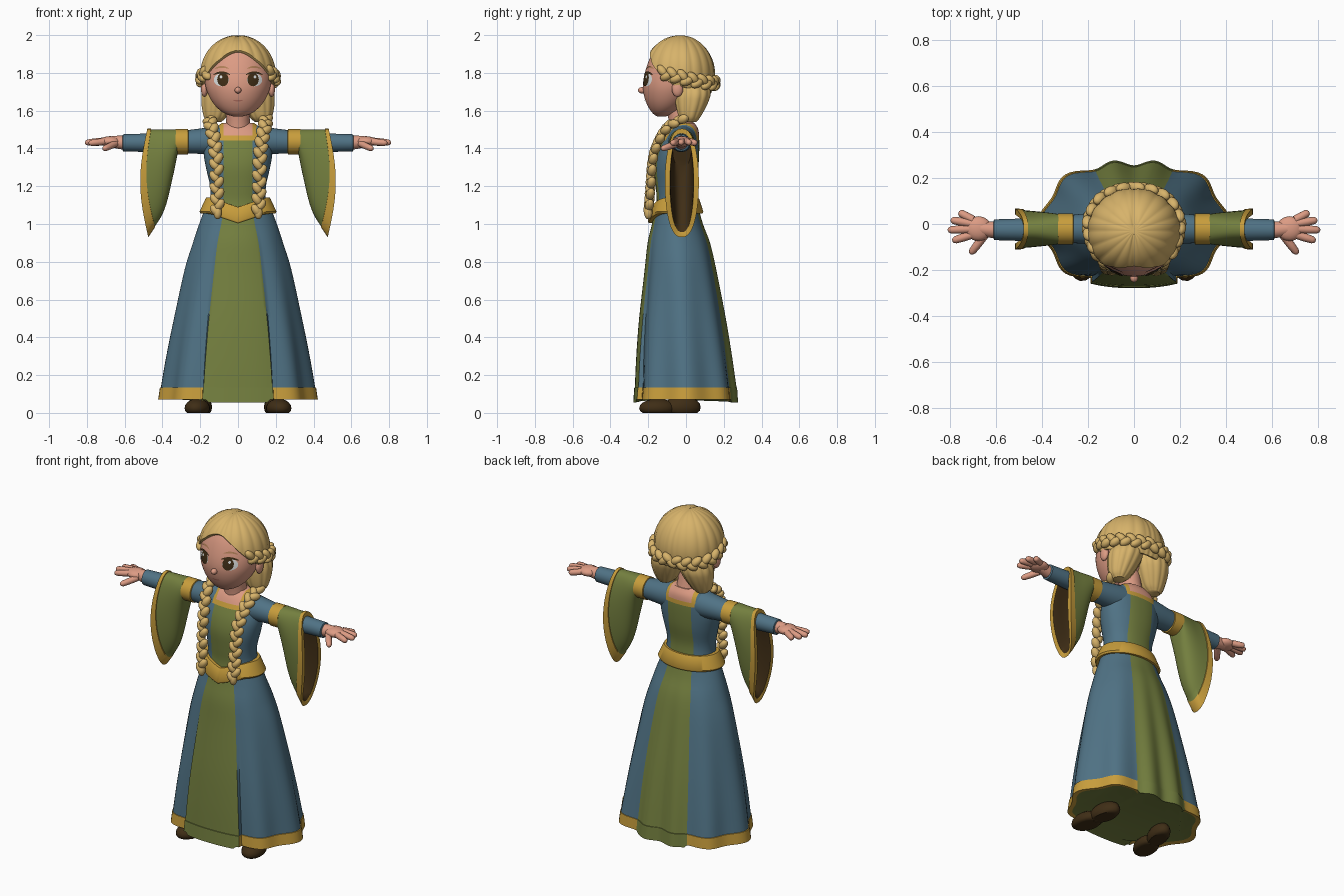
import bpy, bmesh
from math import sin, cos, pi, acos, radians, exp, sqrt, copysign
from mathutils import Vector as V, Matrix

if "Cube" in bpy.data.objects:
    bpy.data.objects.remove(bpy.data.objects["Cube"], do_unlink=True)


def material(name, *rgb):
    m = bpy.data.materials.new(name)
    m.use_nodes = True
    m.diffuse_color = (*rgb, 1)
    bsdf = next(n for n in m.node_tree.nodes if n.type == 'BSDF_PRINCIPLED')
    bsdf.inputs["Base Color"].default_value = (*rgb, 1)
    bsdf.inputs["Roughness"].default_value = 0.8
    return m


BLUE = material("blue cloth", .08, .17, .235)
GREEN = material("green cloth", .175, .215, .05)
GOLD = material("gold trim", .58, .34, .045)
SKIN = material("skin", .72, .33, .23)
HAIR = material("blonde hair", .68, .45, .145)
BROWN = material("dark brown", .05, .027, .008)
WHITE = material("eye white", .75, .78, .78)
LIP = material("lip pink", .5, .18, .13)
BROW = material("brow", .45, .22, .1)


def finish(bm, name, mats, rule=None):
    """Turn a bmesh into a smooth-shaded object with sharp creases."""
    bmesh.ops.recalc_face_normals(bm, faces=bm.faces)
    for f in bm.faces:
        f.smooth = True
        if rule:
            f.material_index = rule(f.calc_center_median())
    for e in bm.edges:
        if len(e.link_faces) == 2:
            e.smooth = e.calc_face_angle(0) < radians(50)
    me = bpy.data.meshes.new(name)
    bm.to_mesh(me)
    bm.free()
    for m in mats:
        me.materials.append(m)
    ob = bpy.data.objects.new(name, me)
    bpy.context.collection.objects.link(ob)


def loft(rings, caps=(True, True), tag=None):
    """Bridge a list of rings of points; tag(ring, segment) picks a material slot."""
    bm = bmesh.new()
    vs = [[bm.verts.new(p) for p in r] for r in rings]
    n = len(vs[0])
    for i in range(len(vs) - 1):
        for j in range(n):
            k = (j + 1) % n
            f = bm.faces.new((vs[i][j], vs[i][k], vs[i + 1][k], vs[i + 1][j]))
            f.material_index = tag(i, j) if tag else 0
    for use, i in ((caps[0], 0), (caps[1], -1)):
        if use:
            f = bm.faces.new(vs[i])
            f.material_index = tag(i, 0) if tag else 0
    return bm


def spline(keys, steps):
    """Smooth curve through rows of numbers."""
    keys = [V(k) for k in keys]
    pts = [keys[0] * 2 - keys[1]] + keys + [keys[-1] * 2 - keys[-2]]
    out = []
    for a, b, c, d in zip(pts, pts[1:], pts[2:], pts[3:]):
        for s in range(steps):
            t = s / steps
            out.append(b + (c - a) * t / 2 + (a * 2 - b * 5 + c * 4 - d) * t * t / 2
                       + (b * 3 - a - c * 3 + d) * t ** 3 / 2)
    return out + [keys[-1]]


def oval(z, rx, ry, cy, n=64, p=2, cx=0, ridge=lambda a: 1):
    ring = []
    for j in range(n):
        a = 2 * pi * j / n
        c, s = cos(a), sin(a)
        r = ridge(a) / (abs(c / rx) ** p + abs(s / ry) ** p) ** (1 / p)
        ring.append(V((cx + r * c, cy + r * s, z)))
    return ring


def limb(name, pts, radii, mat, n=20):
    """Round tube through points."""
    pts, rings = [V(p) for p in pts], []
    for i, (p, r) in enumerate(zip(pts, radii)):
        t = pts[min(i + 1, len(pts) - 1)] - pts[max(i - 1, 0)]
        q = t.to_track_quat('Z', 'Y')
        rings.append([p + q @ V((r * cos(2 * pi * j / n), r * sin(2 * pi * j / n), 0)) for j in range(n)])
    finish(loft(rings), name, [mat])


def blob(bm, loc, size, rot=None):
    m = Matrix.Translation(loc) @ (rot or Matrix()) @ Matrix.Diagonal((*size, 1))
    bmesh.ops.create_uvsphere(bm, u_segments=16, v_segments=10, radius=1, matrix=m)


def ball(name, loc, size, mat, rot=None):
    bm = bmesh.new()
    blob(bm, loc, size, rot)
    finish(bm, name, [mat])


def braid(name, keys, r, outward, tuft=False):
    """Two interleaved rows of slanted lobes along a path."""
    bm, path = bmesh.new(), spline(keys, 24)
    last, side = None, 1
    for a, p in zip(path, path[1:]):
        if last and (p - last).length < r * .95:
            continue
        last, side = p, -side
        t = (p - a).normalized()
        w = t.cross(outward(p)).normalized()
        long = (t - w * side * .75).normalized()
        out = w.cross(t).normalized()
        rot = Matrix((long, out.cross(long), out)).transposed().to_4x4()
        blob(bm, p + w * side * r * .42, (r * 1.3, r * .8, r * .85), rot)
    if tuft:
        blob(bm, path[-1], (.022, .022, .035))
    finish(bm, name, [HAIR])


# Skirt: ten folds, with a proud front panel and a back panel
SEG, LOBES = 120, 10
def skirt_ring(z, rx, ry, cy, grow=1):
    t = min(1, max(0, (1.05 - z) / .9))
    def fold(a):
        front = abs(a - 1.5 * pi) < radians(36.5)
        return grow * (1 + t * .045) if front else grow * (1 + .045 * t * cos(LOBES * a))
    ring = oval(z, rx, ry, cy, SEG, 2 + .3 * t, 0, fold)
    for p in ring:
        if z < .1 and abs(p.x) < .17:
            p.z -= .015
    return ring

def is_panel(j):
    a = (j + .5) * 360 / SEG % 180
    return 54 < a < 126

rows = spline([(1.09, .172, .115, -.05), (1, .205, .135, -.045), (.9, .237, .165, -.037),
               (.76, .278, .188, -.028), (.5, .33, .225, -.017), (.3, .366, .246, -.008),
               (.135, .391, .259, 0)], 4)
rings = [skirt_ring(*r) for r in rows]
hem = len(rings) - 1
rings += [skirt_ring(.134, .391, .259, 0, 1.012), skirt_ring(.07, .4, .264, 0, 1.012),
          skirt_ring(.075, .4, .264, 0, .94)]
finish(loft(rings, tag=lambda i, j: 1 if i < 0 or is_panel(j) else 2 if i >= hem else 0),
       "skirt", [BLUE, GREEN, GOLD])

# Bodice, with the neckline and centre panel cut into it
rows = spline([(1.04, .18, .115, -.05), (1.12, .15, .105, -.05), (1.2, .148, .105, -.055),
               (1.3, .17, .115, -.05), (1.38, .182, .11, -.04), (1.45, .17, .095, -.025),
               (1.5, .13, .08, -.015), (1.535, .085, .055, -.01)], 4)
bm = loft([oval(*r, p=2.2) for r in rows])
cuts = [((x, 0, 0), (1, 0, 0)) for x in (-.1, -.078, .078, .1)]
cuts += [((0, 0, z), (0, 0, 1)) for z in (1.443, 1.468)]
for co, no in cuts:
    bmesh.ops.bisect_plane(bm, geom=bm.verts[:] + bm.edges[:] + bm.faces[:], plane_co=co, plane_no=no)

def bodice_colour(c):
    x = abs(c.x)
    if c.z < 1.443:
        return 1 if x < .078 else 0
    if x > .1:
        return 0
    return 3 if x < .078 and c.z > 1.468 else 2

finish(bm, "bodice", [BLUE, GREEN, GOLD, SKIN], bodice_colour)

# Belt dipping to a point at the front
rings = [oval(z, rx, ry, -.055, 96) for z, rx, ry in
         ((1.055, .17, .115), (1.055, .197, .142), (1.065, .204, .147), (1.13, .174, .126),
          (1.14, .168, .12), (1.14, .14, .1))]
for r in rings:
    for p in r:
        if p.y < -.055:
            p.z -= .05 * max(0, 1 - abs(p.x) / .15)
finish(loft(rings, (False, False)), "belt", [GOLD])

# Neck and head
limb("neck", [(0, -.02, 1.45), (0, -.02, 1.5), (0, -.03, 1.56), (0, -.05, 1.66)], [.085, .068, .062, .065], SKIN, 32)
head_rows = spline([(1.568, .02, .02, -.13), (1.585, .07, .055, -.12), (1.62, .115, .095, -.105),
                    (1.67, .15, .13, -.09), (1.73, .172, .15, -.078), (1.8, .175, .15, -.068),
                    (1.88, .16, .135, -.055), (1.94, .115, .1, -.05), (1.97, .05, .05, -.05)], 5)
finish(loft([oval(*r) for r in head_rows]), "head", [SKIN])
ball("nose", (0, -.232, 1.708), (.018, .022, .017), SKIN)

def face_y(x, z):
    for a, b in zip(head_rows, head_rows[1:]):
        if a[0] <= z <= b[0]:
            _, rx, ry, cy = a.lerp(b, (z - a[0]) / (b[0] - a[0]))
            return cy - ry * sqrt(max(0, 1 - (x / rx) ** 2))

def plate(name, cx, cz, rx, rz, lift, mat, bow=0):
    """Thin oval laid on the face."""
    rings = []
    for k in (.05, .35, .7, 1):
        ring = []
        for j in range(24):
            u, w = k * cos(pi * j / 12), k * sin(pi * j / 12)
            x, z = cx + rx * u, cz + rz * w - bow * u * u
            ring.append(V((x, face_y(x, z) - lift, z)))
        rings.append(ring)
    finish(loft(rings, (True, False)), name, [mat])

plate("mouth", 0, 1.652, .026, .004, .003, LIP, -.004)

# Hair cap with a centre parting and combed strands
def cap_ring(f, k=1):
    ring = []
    for j in range(144):
        a = 2 * pi * j / 144
        c, s = cos(a), sin(a)
        edge = 1.73 + .19 * max(0, -s) ** 1.8 - .04 * max(0, s)
        phi = f * acos((edge - 1.79) / .21)
        g = k * (1 + .022 * min(1, 1.6 * f) * (abs(sin(9 * a)) - .5))
        x = .2 * sin(phi) * c
        g *= 1 - .035 * exp(-(x / .012) ** 2)
        ring.append(V((x * g, -.03 + (.2 if s < 0 else .185) * sin(phi) * s * g, 1.79 + .21 * cos(phi) * g)))
    return ring

rings = [cap_ring(i / 24) for i in range(1, 25)] + [cap_ring(1.01, .97), cap_ring(1, .87)]
finish(loft(rings, (True, False)), "hair_cap", [HAIR])

# Mirrored parts
for side, word in ((1, "left"), (-1, "right")):
    def at(x, y, z):
        return V((side * x, y, z))

    # Eyes, brows, ears
    plate(word + "_eye_white", side * .088, 1.763, .04, .034, .003, WHITE)
    plate(word + "_iris", side * .08, 1.765, .03, .036, .006, BROWN)
    plate(word + "_eye_glint", side * .09, 1.779, .007, .008, .009, WHITE)
    plate(word + "_lash", side * .086, 1.802, .045, .006, .007, BROWN, .012)
    plate(word + "_brow", side * .085, 1.832, .038, .005, .004, BROW, .01)
    ball(word + "_ear", at(.178, -.045, 1.715), (.018, .03, .042), SKIN)

    # Gathered back hair, crown braid and long front braid
    keys = [(1.54, .035, .035, .02), (1.57, .062, .058, .02), (1.64, .088, .085, .03),
            (1.7, .095, .095, .035), (1.78, .07, .08, .03)]
    finish(loft([oval(*r, 72, 2, side * (.125 - .2 * max(0, r[0] - 1.54)),
                      lambda a: .97 + .06 * abs(sin(6 * a))) for r in spline(keys, 5)]),
           word + "_back_hair", [HAIR])
    braid(word + "_crown_braid", [at(.165, -.13, 1.8), at(.195, -.06, 1.785), at(.2, .02, 1.765),
          at(.155, .105, 1.75), at(.08, .148, 1.745), at(0, .16, 1.75)], .029,
          lambda p: V((p.x, p.y + .03, 0)))
    braid(word + "_long_braid", [at(.13, .02, 1.6), at(.148, -.02, 1.555), at(.143, -.09, 1.52),
          at(.128, -.14, 1.45), at(.116, -.175, 1.35), at(.112, -.188, 1.2), at(.108, -.2, 1.06)],
          .028, lambda p: V((side * .3, -1, .6)), True)

    # Arm and its gold band
    limb(word + "_upper_sleeve", [at(.08, -.02, 1.445), at(.14, -.02, 1.44), at(.2, -.02, 1.438), at(.28, -.022, 1.435)],
         [.078, .074, .067, .06], BLUE, 32)
    limb(word + "_arm_band", [at(x, -.022, 1.435) for x in (.262, .266, .33, .334)],
         [.06, .067, .067, .06], GOLD, 32)
    limb(word + "_forearm", [at(.32, -.025, 1.435), at(.45, -.025, 1.43), at(.608, -.025, 1.43), at(.612, -.025, 1.43)],
         [.055, .05, .045, .036], BLUE, 32)

    # Hanging bell sleeve, hollow with a gold edge
    drop = spline([(.32, 1.372), (.345, 1.25), (.392, 1.07), (.475, .935)], 5)
    def bell(i, inset=0):
        s, (xb, zb) = i / 15, drop[i]
        zt, ring = 1.5 - inset, []
        half = (zt - zb - inset) / 2
        for j in range(48):
            c, w = cos(2 * pi * j / 48), sin(2 * pi * j / 48)
            v = (1 - c) / 2
            x = (.33 + .15 * s) * (1 - v) + xb * v + .04 * s * sin(pi * v)
            y = -.022 + (.065 + .02 * s - inset) * copysign(abs(w) ** .8, w)
            ring.append(at(x, y, zt - half * (1 - c)))
        return ring
    rings = [bell(i) for i in range(14)] + [bell(13, -.005), bell(15, -.005)]
    rings += [bell(15, .022), bell(14, .024)] + [bell(i, .022) for i in range(12, 3, -2)]
    finish(loft(rings, tag=lambda i, j: 2 if i < 0 or i > 15 else 1 if i > 12 else 0),
           word + "_bell_sleeve", [GREEN, GOLD, BROWN])

    # Hand
    limb(word + "_wrist", [at(.6, -.025, 1.43), at(.63, -.024, 1.433), at(.67, -.02, 1.436)], [.037, .035, .03], SKIN)
    ball(word + "_palm", at(.677, -.02, 1.437), (.058, .054, .028), SKIN)
    for finger, base, tip in (("little_finger", (.7, .018, 1.437), (.762, .052, 1.428)),
                              ("ring_finger", (.71, .002, 1.44), (.797, .018, 1.43)),
                              ("middle_finger", (.71, -.022, 1.44), (.81, -.026, 1.43)),
                              ("index_finger", (.7, -.045, 1.437), (.79, -.073, 1.428)),
                              ("thumb", (.65, -.05, 1.425), (.712, -.13, 1.397))):
        a, b = at(*base), at(*tip)
        limb(f"{word}_{finger}", [a.lerp(b, t) for t in (0, .5, .85, .96, 1)],
             [.018, .018, .016, .011, .004], SKIN, 12)

    # Shoe with a flat sole
    bm = bmesh.new()
    turn = Matrix.Rotation(side * radians(12), 4, 'Z')
    blob(bm, at(.215, -.15, .025), (.066, .1, .05), turn)
    blob(bm, at(.195, -.02, .03), (.055, .1, .06), turn)
    for v in bm.verts:
        v.co.z = max(0, v.co.z)
    finish(bm, word + "_shoe", [BROWN])
